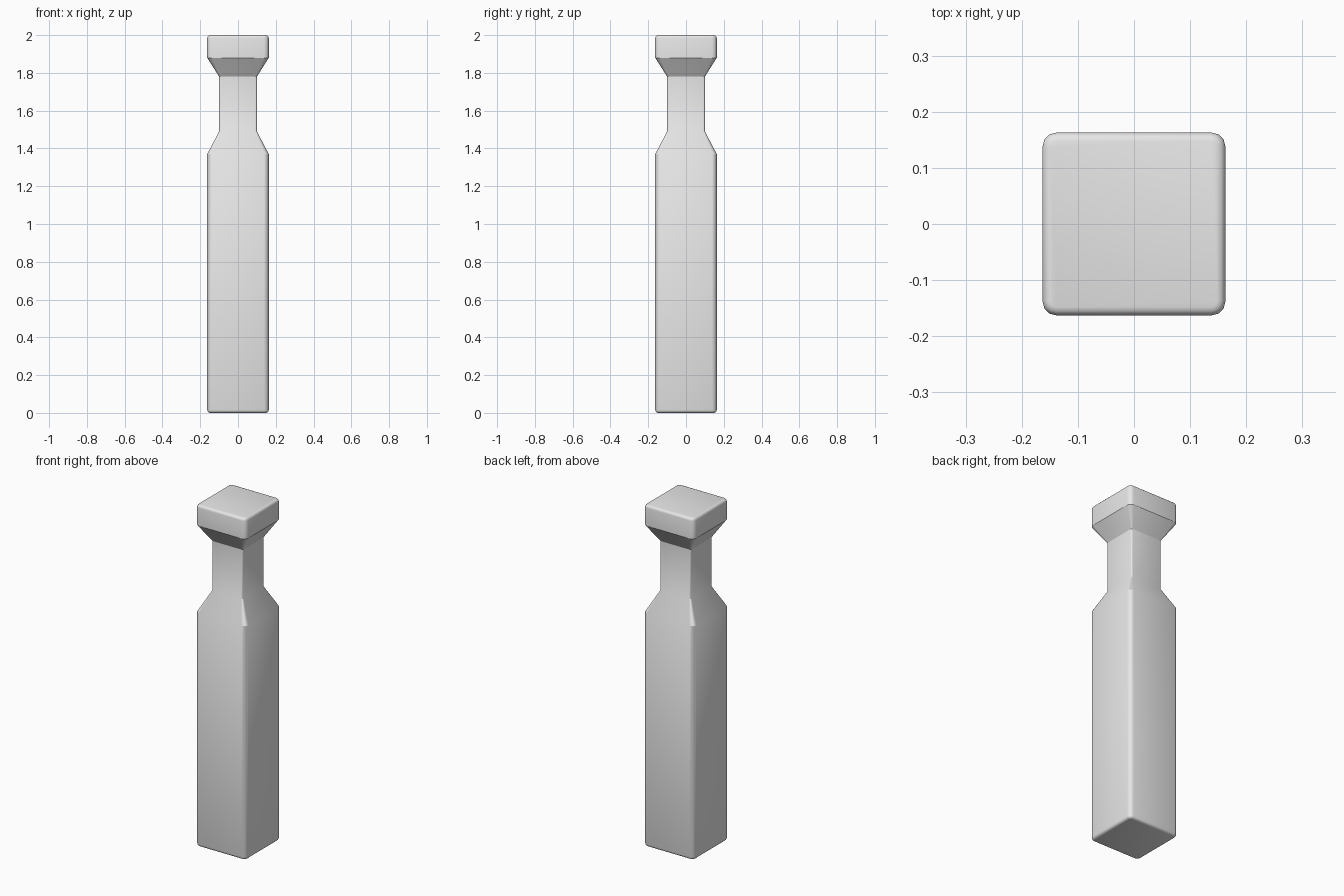
import bpy
import bmesh
import math

old = bpy.data.objects.get("Cube")
if old:
    bpy.data.objects.remove(old, do_unlink=True)

grey = bpy.data.materials.new("plain_grey")
grey.use_nodes = True
colour = (0.8, 0.8, 0.8, 1)
grey.diffuse_color = colour
grey.node_tree.nodes["Principled BSDF"].inputs["Base Color"].default_value = colour

WIDE, NECK, HEIGHT = 0.163, 0.1, 2.0
ROUND, EDGE, STEPS = 0.025, 0.015, 3


def ring(bm, half, radius, z):
    """Square outline with rounded corners."""
    verts = []
    for corner in range(4):
        middle = math.pi / 4 + corner * math.pi / 2
        cx = math.copysign(half - radius, math.cos(middle))
        cy = math.copysign(half - radius, math.sin(middle))
        for s in range(STEPS + 1):
            a = (corner + s / STEPS) * math.pi / 2
            verts.append(bm.verts.new((cx + radius * math.cos(a),
                                       cy + radius * math.sin(a), z)))
    return verts


# Rounded end edge as (inset, distance from the end) pairs, outermost last
rim = []
for i in range(STEPS + 1):
    a = i / STEPS * math.pi / 2
    rim.append((EDGE * (1 - math.sin(a)), EDGE * (1 - math.cos(a))))

# Levels from foot to head: half width, corner radius, height
levels = [(WIDE - inset, ROUND - inset, rise) for inset, rise in rim]
levels += [(WIDE, ROUND, 1.37), (NECK, 0.008, 1.49),
           (NECK, 0.008, 1.78), (WIDE, ROUND, 1.88)]
levels += [(WIDE - inset, ROUND - inset, HEIGHT - drop)
           for inset, drop in reversed(rim)]

# Post: skin the outlines and cap both ends
bm = bmesh.new()
rings = [ring(bm, *level) for level in levels]
for low, high in zip(rings, rings[1:]):
    for i in range(len(low)):
        j = (i + 1) % len(low)
        bm.faces.new((low[i], low[j], high[j], high[i]))
bm.faces.new(rings[0][::-1])
bm.faces.new(rings[-1])
bmesh.ops.recalc_face_normals(bm, faces=bm.faces)

mesh = bpy.data.meshes.new("square_post")
bm.to_mesh(mesh)
bm.free()
mesh.materials.append(grey)
post = bpy.data.objects.new("square_post", mesh)
bpy.context.collection.objects.link(post)

# Smooth shading with the creases under the head kept sharp
bpy.ops.object.select_all(action='DESELECT')
post.select_set(True)
bpy.context.view_layer.objects.active = post
bpy.ops.object.shade_smooth_by_angle(angle=math.radians(31))
